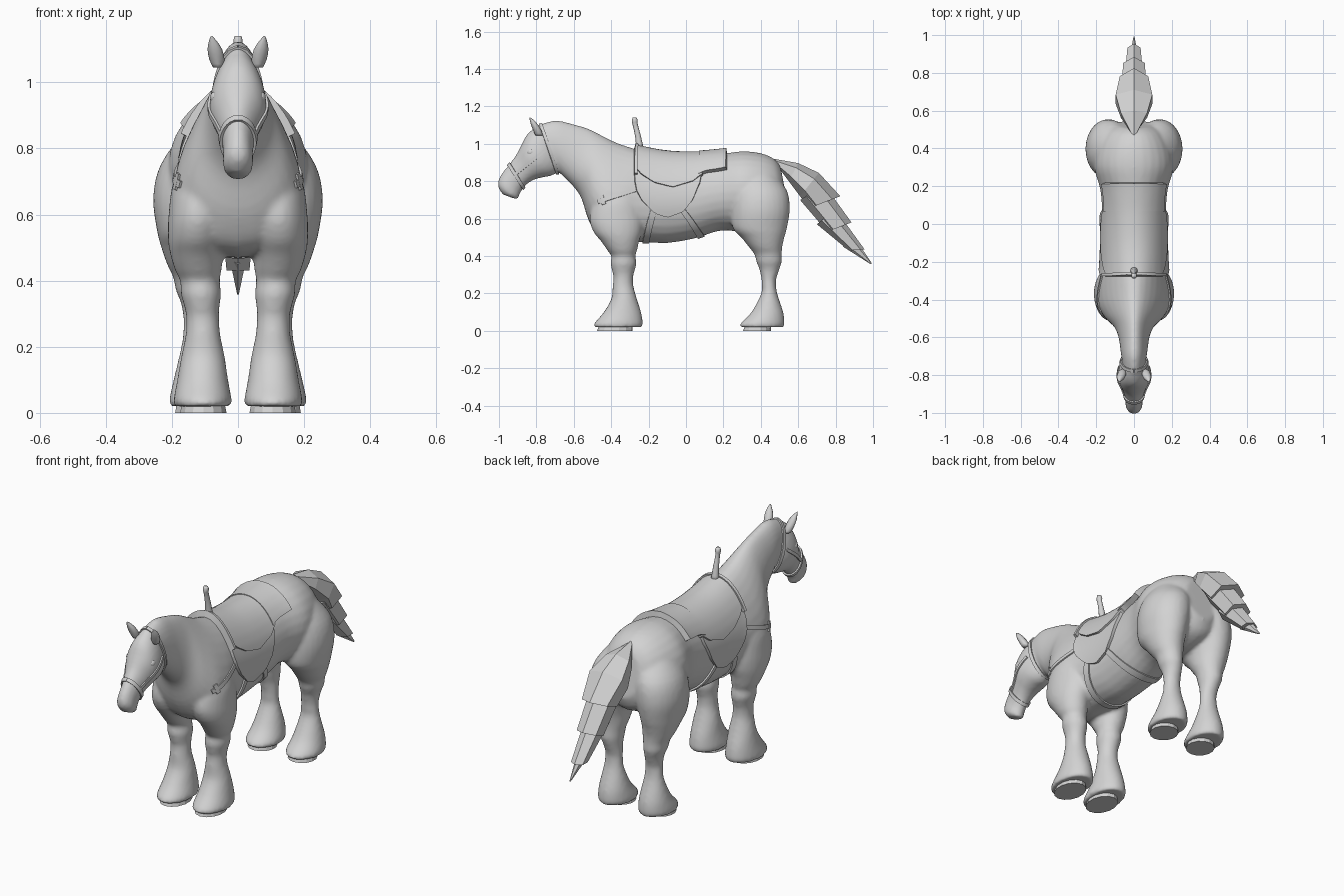
import bpy, bmesh, math
from mathutils import Vector
from mathutils.bvhtree import BVHTree

if "Cube" in bpy.data.objects:
    bpy.data.objects.remove(bpy.data.objects["Cube"])

grey = bpy.data.materials.new("soft_grey")
grey.diffuse_color = (0.65, 0.65, 0.65, 1)
grey.use_nodes = True
grey.node_tree.nodes["Principled BSDF"].inputs["Base Color"].default_value = grey.diffuse_color


def make_object(name, bm, smooth=True):
    bmesh.ops.recalc_face_normals(bm, faces=bm.faces[:])
    for f in bm.faces:
        f.smooth = smooth
    me = bpy.data.meshes.new(name)
    bm.to_mesh(me)
    bm.free()
    me.materials.append(grey)
    ob = bpy.data.objects.new(name, me)
    bpy.context.collection.objects.link(ob)
    return ob


def refine(rings, sub):
    """Catmull-Rom interpolation between rings."""
    out = []
    for i in range(len(rings) - 1):
        p0, p1 = rings[max(i - 1, 0)], rings[i]
        p2, p3 = rings[i + 1], rings[min(i + 2, len(rings) - 1)]
        for s in range(sub):
            t = s / sub
            out.append([0.5 * (2 * b + (c - a) * t + (2 * a - 5 * b + 4 * c - d) * t * t
                               + (3 * b - a - 3 * c + d) * t ** 3)
                        for a, b, c, d in zip(p0, p1, p2, p3)])
    return out + [rings[-1]]


def loft(bm, rings, n=28, sub=4):
    """Ring: y,z of one edge, y,z of the opposite edge, half width, taper, centre x."""
    prev = None
    rows = refine(rings, sub) if sub > 1 else rings
    for i, (y0, z0, y1, z1, w, k, xc) in enumerate(rows):
        cur = []
        for j in range(n):
            a = math.pi / 2 + 2 * math.pi * j / n
            s, c = math.sin(a), math.cos(a)
            cur.append(bm.verts.new((xc + w * c * (1 - k * s),
                                     (y0 + y1) / 2 + s * (y0 - y1) / 2,
                                     (z0 + z1) / 2 + s * (z0 - z1) / 2)))
        if prev:
            for j in range(n):
                bm.faces.new((prev[j], prev[(j + 1) % n], cur[(j + 1) % n], cur[j]))
        if i in (0, len(rows) - 1):
            bm.faces.new(cur)
        prev = cur


def limb(rows, side):
    """Horizontal limb rings from z, front y, back y, centre x, half width."""
    return [(a, z, b, z, w, 0, x * side) for z, a, b, x, w in rows]


def lookup(table, y):
    for (a, za), (b, zb) in zip(table, table[1:]):
        if y <= b:
            return za + (zb - za) * max(0, (y - a) / (b - a))
    return table[-1][1]


# Trunk, neck and head profiles
trunk = [(.505, .88, .55, .64, .09, 0, 0), (.47, .92, .515, .57, .15, 0, 0),
         (.40, .95, .42, .53, .195, 0, 0), (.30, .96, .30, .53, .21, 0, 0),
         (.18, .945, .18, .535, .178, .05, 0), (.05, .935, .05, .495, .168, .08, 0),
         (-.10, .94, -.10, .47, .165, .08, 0), (-.24, .965, -.24, .475, .17, .18, 0),
         (-.31, .985, -.36, .47, .185, .3, 0), (-.38, 1.01, -.46, .50, .18, .35, 0),
         (-.45, 1.045, -.52, .59, .145, .35, 0), (-.52, 1.08, -.56, .71, .10, .3, 0),
         (-.60, 1.105, -.605, .775, .08, .2, 0), (-.70, 1.125, -.66, .83, .07, .1, 0),
         (-.79, 1.10, -.70, .87, .06, 0, 0)]
head = [(-.74, 1.10, -.69, .93, .04, 0, 0), (-.80, 1.09, -.68, .86, .07, 0, 0),
        (-.85, 1.05, -.72, .83, .085, 0, 0), (-.88, .995, -.77, .82, .084, 0, 0),
        (-.912, .935, -.82, .805, .065, .1, 0), (-.95, .885, -.86, .775, .05, .1, 0),
        (-.985, .84, -.885, .74, .045, 0, 0), (-1.004, .80, -.895, .715, .046, 0, 0),
        (-1.003, .765, -.90, .705, .04, 0, 0), (-.98, .73, -.92, .708, .024, 0, 0)]
fore_leg = [(.80, -.42, -.28, .09, .05), (.70, -.49, -.25, .115, .08), (.60, -.515, -.23, .12, .09),
            (.53, -.495, -.235, .124, .088), (.48, -.455, -.25, .125, .08),
            (.43, -.42, -.262, .12, .07), (.40, -.40, -.27, .115, .06), (.36, -.403, -.265, .112, .061),
            (.32, -.395, -.275, .109, .053), (.29, -.388, -.282, .107, .05),
            (.24, -.392, -.281, .106, .052), (.17, -.40, -.262, .106, .066),
            (.10, -.44, -.24, .107, .077), (.04, -.49, -.23, .107, .088), (.02, -.49, -.235, .107, .086)]
hind_leg = [(.85, .28, .47, .08, .085), (.75, .25, .54, .12, .115), (.65, .24, .555, .137, .12),
            (.55, .25, .54, .142, .103), (.50, .295, .526, .142, .09), (.45, .335, .515, .137, .078),
            (.41, .365, .512, .132, .064), (.37, .376, .512, .13, .058), (.33, .392, .50, .124, .048),
            (.28, .403, .483, .12, .045), (.25, .405, .481, .12, .046),
            (.20, .402, .488, .12, .052), (.10, .35, .52, .12, .075),
            (.04, .292, .527, .12, .088), (.02, .292, .522, .12, .086)]

# Body: trunk, head and legs fused into one skin
bm = bmesh.new()
loft(bm, trunk)
loft(bm, head)
for side in (-1, 1):
    loft(bm, limb(fore_leg, side))
    loft(bm, limb(hind_leg, side))
body = make_object("horse_body", bm)
mod = body.modifiers.new("fuse", 'REMESH')
mod.mode = 'VOXEL'
mod.voxel_size = 0.01
mod.use_smooth_shade = True
mod = body.modifiers.new("soften", 'SMOOTH')
mod.factor = 0.5
mod.iterations = 6

# Hooves, ears and eyes
for side, tag in ((-1, "right"), (1, "left")):
    for label, a, b, x in (("front", -.475, -.285, .105), ("hind", .305, .455, .12)):
        bm = bmesh.new()
        loft(bm, limb([(0, a, b, x, .072), (.06, a + .02, b, x, .06)], side), 14, 1)
        make_object(f"{label}_hoof_{tag}", bm, False)
    bm = bmesh.new()
    loft(bm, limb([(1.045, -.805, -.765, .06, .016), (1.07, -.816, -.772, .064, .023),
                   (1.10, -.828, -.79, .07, .022), (1.125, -.835, -.81, .076, .012),
                   (1.14, -.838, -.832, .08, .002)], side), 8, 2)
    make_object(f"ear_{tag}", bm)
    bm = bmesh.new()
    bmesh.ops.create_uvsphere(bm, u_segments=12, v_segments=8, radius=.02)
    bmesh.ops.translate(bm, verts=bm.verts[:], vec=(side * .064, -.83, .955))
    make_object(f"eye_{tag}", bm)

# Tail: overlapping faceted locks
locks = [[(.47, .92, .49, .88, .012), (.60, .897, .55, .80, .08), (.71, .845, .61, .72, .112),
          (.825, .72, .655, .655, .087)],
         [(.74, .78, .61, .70, .078), (.885, .58, .755, .53, .066)],
         [(.80, .65, .70, .57, .058), (.955, .435, .87, .43, .04)],
         [(.90, .50, .84, .45, .028), (.995, .36, .985, .358, .003)]]
for i, lock in enumerate(locks):
    bm = bmesh.new()
    loft(bm, [r + (0, 0) for r in lock], 6, 1)
    make_object(f"tail_lock_{i + 1}", bm, False)

# Tack is laid onto the finished skin
bpy.context.view_layer.update()
skin = BVHTree.FromObject(body, bpy.context.evaluated_depsgraph_get())


def drape(name, rows, thick, reach=.6):
    """Grid of (centre, outward direction) dropped onto the skin, then thickened."""
    bm = bmesh.new()
    grid = []
    for row in rows:
        line = []
        for c, d in row:
            c, d = Vector(c), Vector(d).normalized()
            hit, nor, _, _ = skin.ray_cast(c + d * reach, -d)
            line.append(bm.verts.new(hit + nor * thick / 2 if hit else c))
        grid.append(line)
    for r0, r1 in zip(grid, grid[1:]):
        for j in range(len(r0) - 1):
            bm.faces.new((r0[j], r0[j + 1], r1[j + 1], r1[j]))
    ob = make_object(name, bm)
    m = ob.modifiers.new("thickness", 'SOLIDIFY')
    m.thickness = thick
    m.offset = 0
    m = ob.modifiers.new("crisp_edges", 'EDGE_SPLIT')
    m.split_angle = math.radians(40)


def saddle_layer(name, low, thick, n=28):
    """Sheet over the back whose lower edge follows a table of y and z."""
    rows = []
    for i in range(n + 1):
        f = (1 - math.cos(math.pi * i / n)) / 2
        y = low[0][0] + (low[-1][0] - low[0][0]) * f
        top = math.atan2(.178, lookup(low, y) - .72)
        rows.append([((0, y, .72), (math.sin(t), 0, math.cos(t)))
                     for t in (top * (j / 16 - 1) for j in range(33))])
    drape(name, rows, thick)


saddle_layer("saddle_flap", [(-.275, .81), (-.265, .75), (-.24, .70), (-.165, .62), (-.10, .592),
                             (-.016, .63), (.037, .70), (.075, .80), (.085, .87)], .016)
saddle_layer("saddle_seat", [(-.262, .90), (-.24, .86), (-.17, .80), (-.07, .77), (.04, .81),
                             (.09, .86)], .026)
saddle_layer("saddle_pommel", [(-.278, .86), (-.262, .86)], .034, 2)
saddle_layer("saddle_cantle", [(.07, .86), (.11, .885), (.22, .888)], .03, 10)

# Saddle horn
bm = bmesh.new()
loft(bm, [(-.265, .96, -.225, .97, .022, 0, 0), (-.272, 1.04, -.242, 1.045, .015, 0, 0),
          (-.285, 1.10, -.258, 1.105, .011, 0, 0), (-.29, 1.12, -.258, 1.125, .015, 0, 0),
          (-.285, 1.14, -.265, 1.14, .011, 0, 0)], 10, 2)
make_object("saddle_horn", bm)

# Girth straps under the belly
for name, ya, yb in (("front_girth", -.14, -.215), ("rear_girth", -.09, .08)):
    rows = []
    for i in range(33):
        t = math.radians(100 + 160 * i / 32)
        y = ya - (yb - ya) * min(0, math.cos(t))
        rows.append([((0, y + o, .72), (math.sin(t), 0, math.cos(t))) for o in (-.018, 0, .018)])
    drape(name, rows, .008)

# Bridle bands around the head
for name, top, low in (("noseband", (-.945, .89), (-.875, .775)), ("crown_band", (-.775, 1.10), (-.69, .85))):
    up = Vector((0, top[0] - low[0], top[1] - low[1])).normalized()
    along = Vector((0, -up.z, up.y))
    mid = Vector((0, (top[0] + low[0]) / 2, (top[1] + low[1]) / 2))
    rows = []
    for i in range(37):
        t = 2 * math.pi * i / 36
        d = up * math.cos(t) + Vector((math.sin(t), 0, 0))
        rows.append([(mid + along * o, d) for o in (-.009, .009)])
    drape(name, rows, .008, .2)

# Side straps: cheek pieces, breast straps and their buckles
for name, a, b, half in (("cheek_strap", (-.91, .84), (-.755, .965), .008),
                         ("breast_strap", (-.47, .69), (-.27, .755), .011),
                         ("breast_buckle", (-.455, .697), (-.435, .703), .025)):
    p, q = Vector((0, *a)), Vector((0, *b))
    across = Vector((1, 0, 0)).cross((q - p).normalized()) * half
    for side, tag in ((-1, "right"), (1, "left")):
        drape(f"{name}_{tag}", [[(p.lerp(q, i / 12) + across * o, (side, 0, 0)) for o in (-1, 1)]
                                for i in range(13)], .007)
